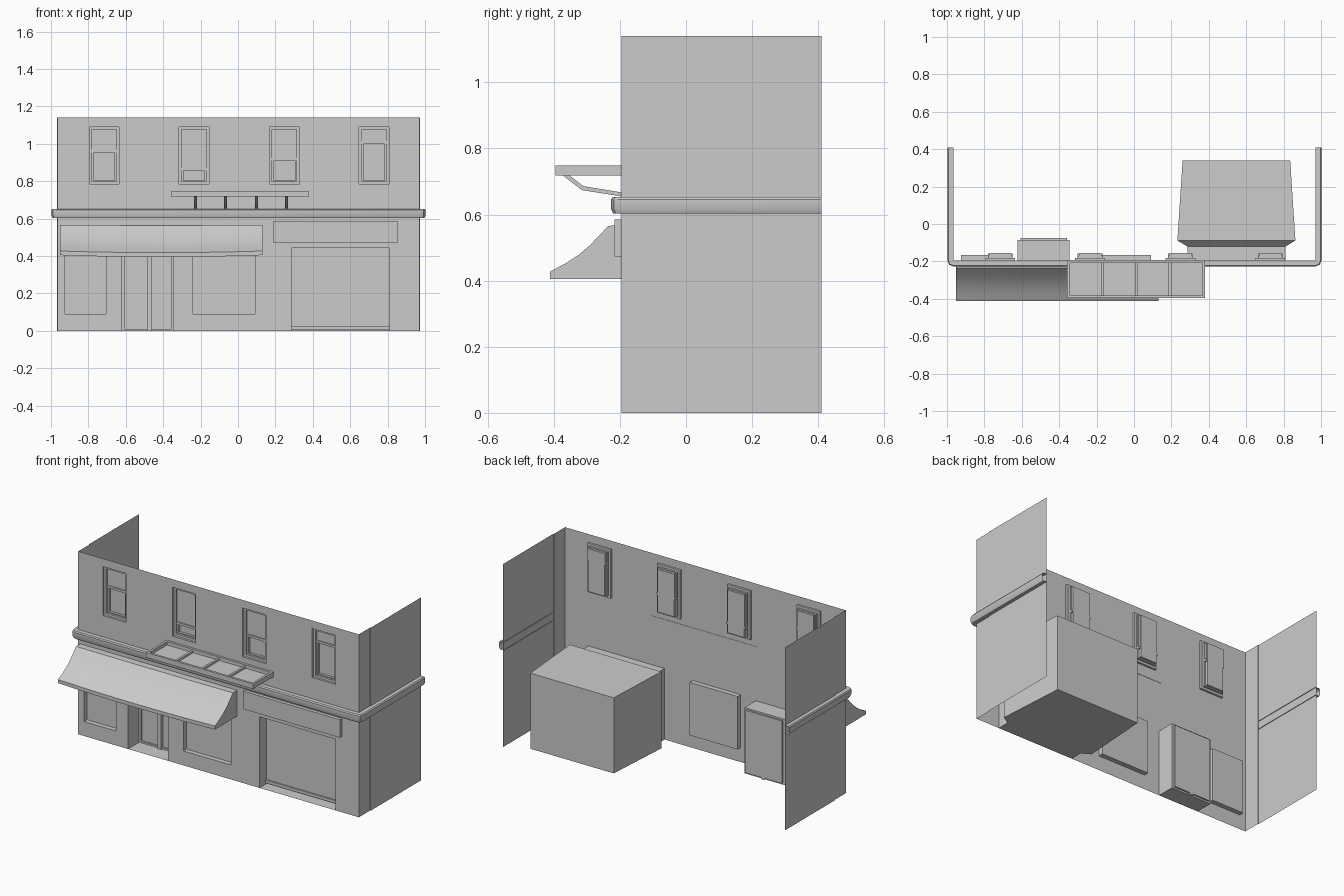
import bpy, bmesh

if "Cube" in bpy.data.objects:
    bpy.data.objects.remove(bpy.data.objects["Cube"])

FRONT = -0.195            # facade plane
TOP = 1.14
XL, XR = -0.965, 0.97     # facade ends


def make(name, verts, faces, smooth=False):
    me = bpy.data.meshes.new(name)
    bm = bmesh.new()
    vs = [bm.verts.new(v) for v in verts]
    for f in faces:
        bm.faces.new([vs[i] for i in f])
    bmesh.ops.remove_doubles(bm, verts=bm.verts, dist=1e-5)
    bmesh.ops.recalc_face_normals(bm, faces=bm.faces)
    bm.to_mesh(me)
    bm.free()
    ob = bpy.data.objects.new(name, me)
    bpy.context.collection.objects.link(ob)
    if smooth:
        bpy.context.view_layer.objects.active = ob
        ob.select_set(True)
        bpy.ops.object.shade_smooth_by_angle()
        ob.select_set(False)
    return ob


def box(name, x0, x1, y0, y1, z0, z1):
    v = [(x, y, z) for x in (x0, x1) for y in (y0, y1) for z in (z0, z1)]
    f = [(0, 1, 3, 2), (4, 6, 7, 5), (0, 4, 5, 1), (2, 3, 7, 6), (0, 2, 6, 4), (1, 5, 7, 3)]
    return make(name, v, f)


def prism(name, profile, x0, x1):
    """Solid from a (y, z) outline, extruded along x."""
    n = len(profile)
    v = [(x, y, z) for x in (x0, x1) for y, z in profile]
    f = [(i, (i + 1) % n, n + (i + 1) % n, n + i) for i in range(n)]
    return make(name, v, f + [tuple(range(n)), tuple(range(n, 2 * n))])


def pocket(name, hole, rings):
    """Stepped recess behind a hole; rings are (x inset, z inset, y)."""
    x0, x1, z0, z1 = hole
    v, f = [], []
    for dx, dz, y in rings:
        a, b, c, d = x0 + dx, x1 - dx, max(0, z0 + dz), z1 - dz
        v += [(a, y, c), (b, y, c), (b, y, d), (a, y, d)]
    for r in range(len(rings) - 1):
        for i in range(4):
            j = (i + 1) % 4
            f.append((4 * r + i, 4 * r + j, 4 * r + 4 + j, 4 * r + 4 + i))
    n = len(v)
    f.append((n - 4, n - 3, n - 2, n - 1))
    return make(name, v, f)


# Openings in the facade: x0, x1, z0, z1
windows = [(x, x + 0.16, 0.785, 1.09) for x in (-0.795, -0.315, 0.168, 0.648)]
bars = (0.955, 0.857, 0.91, 1.0)
shop_windows = [(-0.925, -0.705, 0.09, 0.42), (-0.24, 0.09, 0.09, 0.42)]
door = (-0.622, -0.345, 0.0, 0.41)
garage = (0.285, 0.81, 0.0, 0.443)
holes = windows + shop_windows + [door, garage]

# Facade: grid of cells, skipping the openings
xs = sorted({XL, XR} | {h[0] for h in holes} | {h[1] for h in holes})
zs = sorted({0.0, TOP} | {h[2] for h in holes} | {h[3] for h in holes})
v, f = [], []
for a, b in zip(xs, xs[1:]):
    for c, d in zip(zs, zs[1:]):
        mx, mz = (a + b) / 2, (c + d) / 2
        if any(h[0] < mx < h[1] and h[2] < mz < h[3] for h in holes):
            continue
        n = len(v)
        v += [(a, FRONT, c), (b, FRONT, c), (b, FRONT, d), (a, FRONT, d)]
        f.append((n, n + 1, n + 2, n + 3))
make("facade_wall", v, f)

# Side walls, with a slight step behind the corner strip
for name, x, s in (("left_side_wall", XL, -1), ("right_side_wall", XR, 1)):
    path = [(x, FRONT), (x, -0.085), (x + s * 0.004, -0.085), (x + s * 0.004, 0.41)]
    v = [(px, py, z) for px, py in path for z in (0, TOP)]
    make(name, v, [(2 * i, 2 * i + 2, 2 * i + 3, 2 * i + 1) for i in range(3)])

# Cornice: profile swept round the three walls with clipped corners
profile = [(0, 0.653), (0.027, 0.653), (0.032, 0.646), (0.032, 0.617), (0.025, 0.603), (0, 0.603)]
path = [(XL, 0.41, -1, 0), (XL, FRONT, -1, 0), (XL, FRONT, -0.72, -0.72), (XL, FRONT, 0, -1),
        (XR, FRONT, 0, -1), (XR, FRONT, 0.72, -0.72), (XR, FRONT, 1, 0), (XR, 0.41, 1, 0)]
n = len(profile)
v = [(x + nx * d, y + ny * d, z) for x, y, nx, ny in path for d, z in profile]
f = [(r * n + i, r * n + i + 1, (r + 1) * n + i + 1, (r + 1) * n + i)
     for r in range(len(path) - 1) for i in range(n - 1)]
make("cornice", v, f, smooth=True)

# Upper sash windows
for k, (w, zb) in enumerate(zip(windows, bars), 1):
    pocket(f"sash_window_{k}", w, [(0, 0, FRONT), (0, 0, -0.182), (0.014, 0.014, -0.182),
                                   (0.014, 0.014, -0.17), (0.024, 0.02, -0.17), (0.024, 0.02, -0.155)])
    box(f"sash_rail_{k}", w[0] + 0.014, w[1] - 0.014, -0.178, -0.157, zb, zb + 0.014)
    box(f"upper_sash_pane_{k}", w[0] + 0.02, w[1] - 0.02, -0.17, -0.157, zb + 0.01, w[3] - 0.018)

# Shop windows
for k, w in enumerate(shop_windows, 1):
    pocket(f"shop_window_{k}", w, [(0, 0, FRONT), (0, 0, -0.165)])

# Recessed entrance with a pair of doors
pocket("entrance_recess", door, [(0, 0, FRONT), (0, 0, -0.085), (0.014, 0.01, -0.085), (0.014, 0.01, -0.075)])
box("door_mullion", -0.487, -0.463, -0.095, -0.075, 0, 0.4)

# Garage: flared room behind the wall, door with a bottom rail
pocket("garage_room", garage, [(0, 0, FRONT), (0, 0, -0.12), (-0.053, -0.035, -0.088), (-0.025, -0.028, 0.34)])
box("garage_door", 0.285, 0.81, -0.125, -0.115, 0.02, 0.443)
box("garage_door_rail", 0.285, 0.81, -0.135, -0.115, 0.008, 0.026)

# Sign board above the garage
box("sign_board", 0.187, 0.855, -0.216, FRONT, 0.473, 0.585)

# Awning: curved sheet that sags a little in the middle, with closed ends
curve = [(FRONT, 0.567), (-0.235, 0.566), (-0.262, 0.537), (-0.29, 0.508), (-0.325, 0.478),
         (-0.365, 0.452), (-0.412, 0.427), (-0.412, 0.405)]
AX0, AX1, COLS = -0.952, 0.13, 10
n = len(curve)
v, f = [], []
for c in range(COLS + 1):
    t = c / COLS
    sag = 0.01 * (1 - (2 * t - 1) ** 2)
    v += [(AX0 + (AX1 - AX0) * t, y, z - sag * i / (n - 1)) for i, (y, z) in enumerate(curve)]
for c in range(COLS):
    f += [(c * n + i, c * n + i + 1, (c + 1) * n + i + 1, (c + 1) * n + i) for i in range(n - 1)]
v += [(AX0, FRONT, 0.405), (AX1, FRONT, 0.405)]
f.append(tuple(range(n)) + (len(v) - 2,))
f.append(tuple(range(COLS * n, COLS * n + n)) + (len(v) - 1,))
make("awning", v, f, smooth=True)

# Canopy: framed tray with four panels, on four bent brackets
CX0, CX1, CY = -0.357, 0.38, -0.395
box("canopy_panel", CX0, CX1, CY, FRONT, 0.718, 0.728)
box("canopy_front_rim", CX0, CX1, CY, CY + 0.014, 0.718, 0.749)
box("canopy_back_rim", CX0, CX1, FRONT - 0.014, FRONT + 0.002, 0.718, 0.749)
for k in range(5):
    x = CX0 + (CX1 - CX0 - 0.014) * k / 4
    box(f"canopy_divider_{k + 1}", x, x + 0.014, CY, FRONT, 0.718, 0.749 if k in (0, 4) else 0.74)
bracket = [(-0.372, 0.718), (-0.315, 0.674), (FRONT, 0.655), (FRONT, 0.667), (-0.31, 0.686), (-0.352, 0.718)]
for k, x in enumerate((-0.228, -0.066, 0.098, 0.258), 1):
    prism(f"canopy_bracket_{k}", bracket, x - 0.008, x + 0.008)
